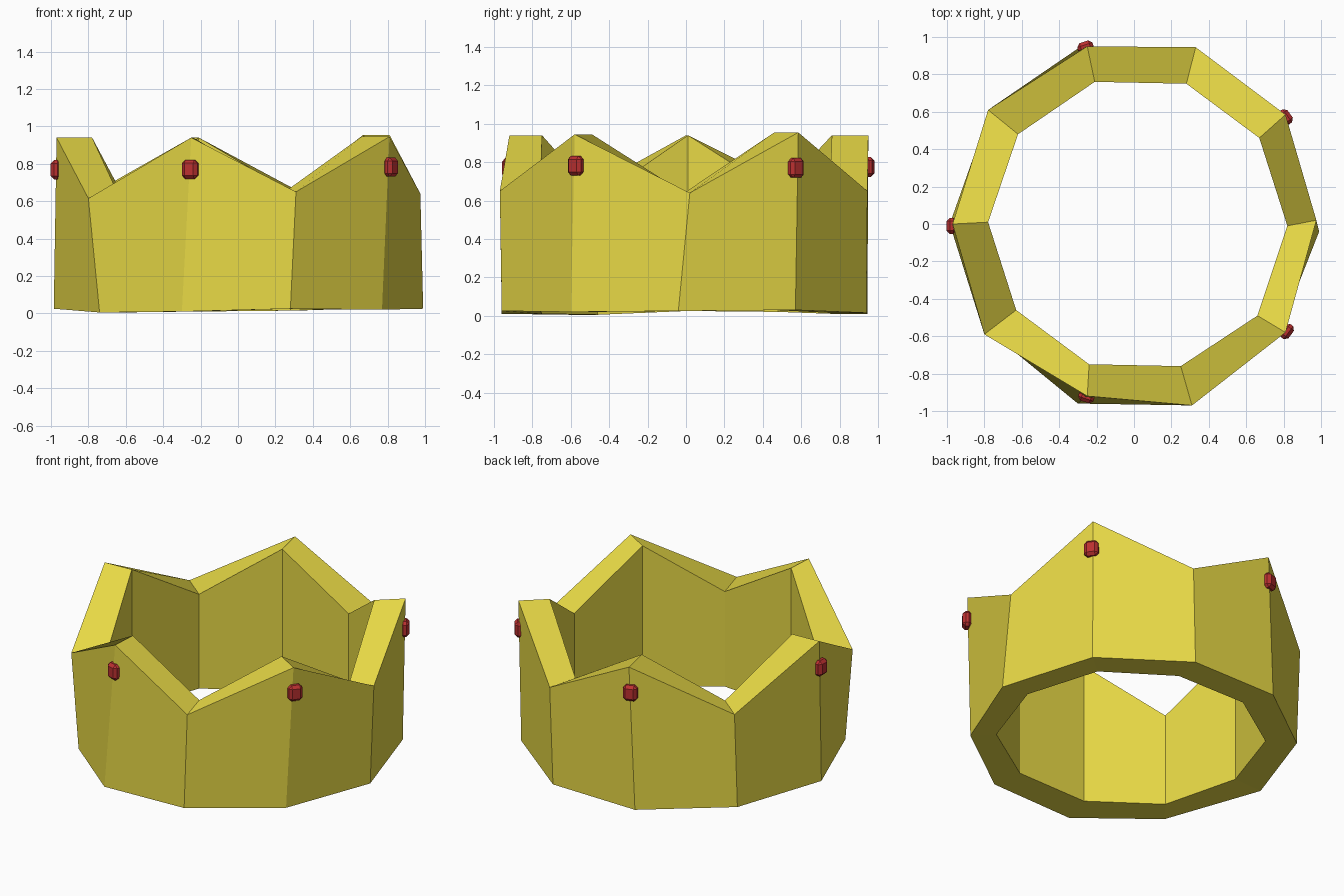
import bpy, bmesh, math

if "Cube" in bpy.data.objects:
    bpy.data.objects.remove(bpy.data.objects["Cube"])

def paint(obj, name, color):
    mat = bpy.data.materials.new(name)
    mat.diffuse_color = color
    mat.use_nodes = True
    mat.node_tree.nodes["Principled BSDF"].inputs["Base Color"].default_value = mat.diffuse_color
    obj.data.materials.append(mat)

def add_object(bm, name):
    bmesh.ops.recalc_face_normals(bm, faces=bm.faces)
    mesh = bpy.data.meshes.new(name)
    bm.to_mesh(mesh)
    bm.free()
    obj = bpy.data.objects.new(name, mesh)
    bpy.context.collection.objects.link(obj)
    return obj

# Ten-sided hand-shaped rings, anticlockwise from +x: valley, peak, valley, ...
outer_top = [(.975, .02), (.81, .585), (.33, .945), (-.25, .95), (-.78, .61),
             (-.97, .0), (-.80, -.59), (-.25, -.92), (.31, -.97), (.81, -.58)]
outer_low = [(.99, -.04), (.80, .57), (.31, .94), (-.29, .945), (-.78, .58),
             (-.985, .0), (-.74, -.6), (-.30, -.96), (.28, -.96), (.77, -.60)]
inner = [(.82, -.01), (.67, .46), (.28, .75), (-.21, .76), (-.62, .48),
         (-.78, .01), (-.63, -.46), (-.24, -.75), (.25, -.76), (.66, -.49)]
top_z = [.64, .955, .65, .94, .64, .94, .615, .94, .65, .945]
low_z = [.025, .03, .015, .01, .02, .025, .005, .01, .025, .02]

# Crown band: closed loop of four rings with zigzag top edge
bm = bmesh.new()
rings = [[bm.verts.new((x, y, z)) for (x, y), z in zip(pts, zs)]
         for pts, zs in ((outer_low, low_z), (outer_top, top_z),
                         (inner, top_z), (inner, low_z))]
for k in range(4):
    a, b = rings[k], rings[(k + 1) % 4]
    for i in range(10):
        j = (i + 1) % 10
        bm.faces.new((a[i], a[j], b[j], b[i]))
crown = add_object(bm, "crown_band")
paint(crown, "gold", (0.8, 0.69, 0.06, 1))

# Gems: chamfered blocks set just below each peak
for n, (x, y, z) in enumerate([(.812, .573, .77), (-.26, .948, .775), (-.975, -.01, .768),
                               (-.255, -.925, .77), (.818, -.575, .782)]):
    bm = bmesh.new()
    bmesh.ops.create_cube(bm, size=1)
    for v in bm.verts:
        v.co.x *= .055
        v.co.y *= .086
        v.co.z *= .102
    bmesh.ops.bevel(bm, geom=bm.edges[:], offset=.018, segments=1,
                    affect='EDGES', profile=.5)
    gem = add_object(bm, f"gem_{n + 1}")
    gem.location = (x, y, z)
    gem.rotation_euler.z = math.radians(36 + 72 * n)
    paint(gem, "ruby", (0.5, 0.03, 0.03, 1))
